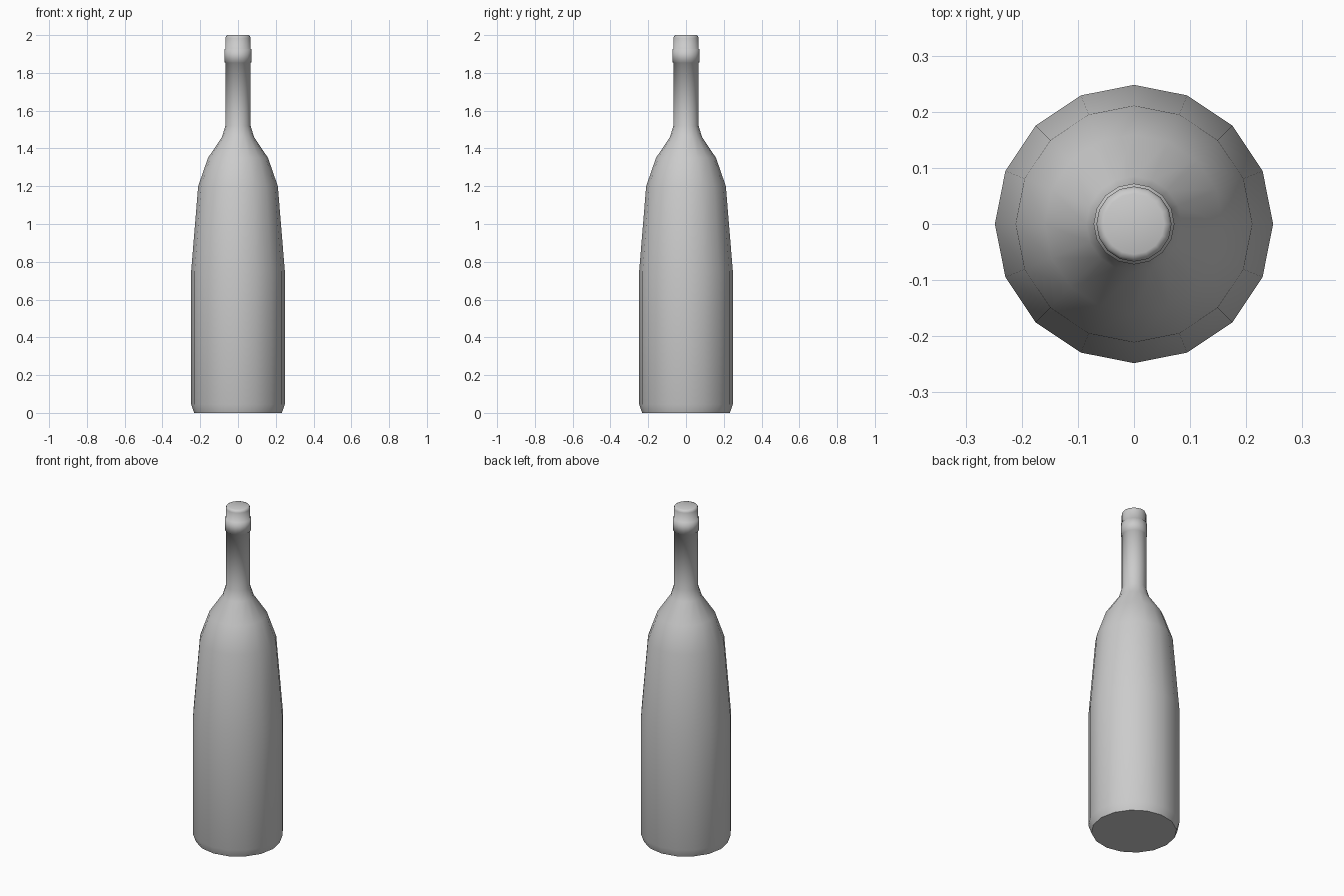
import bpy, bmesh, math

if "Cube" in bpy.data.objects:
    bpy.data.objects.remove(bpy.data.objects["Cube"])

SIDES = 16


def lathe(name, profile, smooth_angle):
    """Revolve a (radius, height) profile around z and cap both ends."""
    bm = bmesh.new()
    rings = []
    for r, z in profile:
        rings.append([bm.verts.new((r * math.cos(2 * math.pi * i / SIDES),
                                    r * math.sin(2 * math.pi * i / SIDES), z))
                      for i in range(SIDES)])
    for low, high in zip(rings, rings[1:]):
        for i in range(SIDES):
            j = (i + 1) % SIDES
            bm.faces.new((low[i], low[j], high[j], high[i]))
    bm.faces.new(rings[0][::-1])
    bm.faces.new(rings[-1])
    mesh = bpy.data.meshes.new(name)
    bm.to_mesh(mesh)
    bm.free()
    obj = bpy.data.objects.new(name, mesh)
    bpy.context.collection.objects.link(obj)
    bpy.ops.object.select_all(action='DESELECT')
    obj.select_set(True)
    bpy.context.view_layer.objects.active = obj
    bpy.ops.object.shade_smooth_by_angle(angle=math.radians(smooth_angle))
    return obj


# Bottle: base, body, shoulder, neck, collar band and rounded lip
lathe("bottle", [
    (0.232, 0.0), (0.248, 0.045), (0.248, 0.75),
    (0.211, 1.2), (0.159, 1.35), (0.085, 1.46), (0.067, 1.52),
    (0.067, 1.855), (0.072, 1.857), (0.072, 1.925), (0.067, 1.927),
    (0.067, 1.985), (0.063, 1.996), (0.054, 2.0),
], 70)
